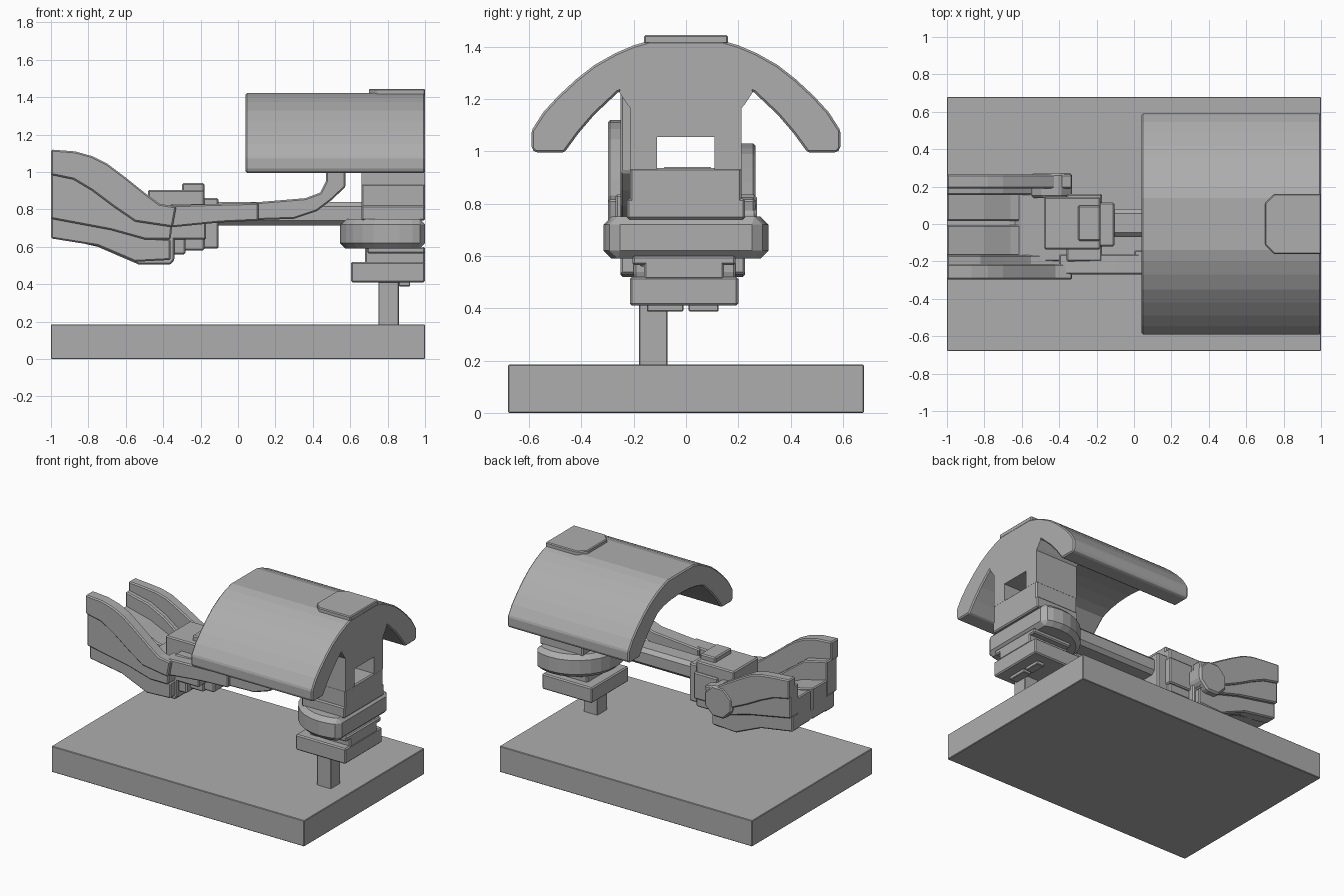
import bpy, bmesh, math
from mathutils import Vector

if "Cube" in bpy.data.objects:
    bpy.data.objects.remove(bpy.data.objects["Cube"])

grey = bpy.data.materials.new("plain grey")
grey.diffuse_color = (0.42, 0.42, 0.42, 1)
grey.use_nodes = True
grey.node_tree.nodes["Principled BSDF"].inputs["Base Color"].default_value = grey.diffuse_color


def prism(name, pts, axis, a, b, bevel=0.008):
    """Extrude a 2D outline along an axis from a to b."""
    place = {'x': lambda u, v, w: (w, u, v),
             'y': lambda u, v, w: (u, w, v),
             'z': lambda u, v, w: (u, v, w)}[axis]
    bm = bmesh.new()
    face = bm.faces.new([bm.verts.new(place(u, v, a)) for u, v in pts])
    res = bmesh.ops.extrude_face_region(bm, geom=[face])
    step = Vector(place(0, 0, b - a))
    bmesh.ops.translate(bm, vec=step, verts=[g for g in res['geom'] if isinstance(g, bmesh.types.BMVert)])
    bmesh.ops.recalc_face_normals(bm, faces=bm.faces)
    me = bpy.data.meshes.new(name)
    bm.to_mesh(me)
    bm.free()
    me.materials.append(grey)
    ob = bpy.data.objects.new(name, me)
    bpy.context.collection.objects.link(ob)
    if bevel:
        m = ob.modifiers.new("soft edge", 'BEVEL')
        m.width, m.segments, m.limit_method = bevel, 1, 'ANGLE'
    return ob


def box(name, x, y, z, bevel=0.008):
    return prism(name, [(x[0], y[0]), (x[1], y[0]), (x[1], y[1]), (x[0], y[1])], 'z', z[0], z[1], bevel)


def disc(cu, cv, r, n=24, limit=9):
    """Round outline, cut off at a maximum first coordinate."""
    return [(min(limit, cu + r * math.cos((i + .5) * math.tau / n)),
             cv + r * math.sin((i + .5) * math.tau / n)) for i in range(n)]


def half_round(cx, r, end, n=18):
    """Disc outline whose +x side is a flat cut at end."""
    a0 = math.acos((end - cx) / r)
    return [(cx + r * math.cos(a), r * math.sin(a))
            for a in [a0 + (math.tau - 2 * a0) * i / n for i in range(n + 1)]]


# base and post
box("base", (-1, 1), (-.68, .68), (0, .185), .004)
box("post", (.75, .86), (-.18, -.07), (.18, .43), .004)

# pedestal and round collar
box("pedestal_plate", (.605, 1), (-.215, .2), (.41, .52))
box("pedestal_neck", (.68, 1), (-.16, .145), (.51, .6))
box("pedestal_rim", (.69, 1), (-.205, .19), (.565, .6))
for i, (y0, y1) in enumerate([(-.15, -.01), (.01, .125)]):
    box(f"pedestal_foot_{i}", (.86, .92), (y0, y1), (.388, .415), .004)
prism("collar", half_round(.86, .315, 1), 'z', .59, .75, .03)
box("collar_neck", (.66, 1), (-.225, .225), (.74, .82))

# column with a window through it
box("column_lower", (.66, 1), (-.215, .212), (.80, .937))
for i, (y0, y1) in enumerate([(-.215, -.11), (.108, .212)]):
    box(f"column_side_{i}", (.66, 1), (y0, y1), (.93, 1.28), 0)
box("column_upper", (.66, 1), (-.12, .12), (1.055, 1.3), 0)
for s in (-1, 1):
    prism(f"column_shoulder_{s}", [(s * .2, 1.15), (s * .225, 1.18), (s * .255, 1.225), (s * .24, 1.27), (s * .2, 1.27)],
          'x', .66, 1, 0)

# arched shield
outer = [(.59, 1.08), (.545, 1.15), (.49, 1.21), (.42, 1.275), (.35, 1.33), (.27, 1.375), (.2, 1.405), (.14, 1.422)]
inner = [(0, 1.27), (.1, 1.265), (.19, 1.25), (.26, 1.225), (.35, 1.14), (.41, 1.07), (.465, .995)]
half = inner + [(.575, .995), (.59, 1.01)] + outer
prism("arched_shield", half + [(-y, z) for y, z in reversed(half) if y > 0], 'x', .04, 1)
prism("shield_cap", [(.75, -.16), (1, -.16), (1, .16), (.75, .16), (.70, .11), (.70, -.11)], 'z', 1.41, 1.445, .006)

# arm bar and side rail sweeping up to the shield
box("arm_bar", (-.2, .7), (-.07, .08), (.715, .84), .025)
prism("side_rail", [(-.4, .70), (-.1, .73), (.11, .74), (.11, .835), (-.1, .83), (-.4, .82)], 'y', -.27, -.16)
prism("rail_riser", [(.0, .74), (.3, .75), (.42, .79), (.5, .85), (.575, .92), (.575, 1.25), (.47, 1.25),
                     (.47, .95), (.44, .89), (.36, .86), (.0, .83)], 'y', -.25, -.14)

# wrist blocks
box("wrist_cuff", (-.3, -.105), (-.12, .115), (.59, .86))
box("wrist_block", (-.48, -.18), (-.135, .145), (.58, .905))
box("wrist_top", (-.3, -.18), (-.09, .1), (.88, .94))
box("wrist_band", (-.36, -.17), (-.2, .16), (.64, .83))
box("wrist_step", (-.36, -.28), (-.18, .13), (.56, .72))
prism("wrist_knob", disc(-.44, .725, .118, 8), 'y', .14, .272, .012)

# cradling hand: palm, floor fingers, then curled side fingers
prism("palm", [(-.75, .6), (-.53, .505), (-.36, .505), (-.34, .53), (-.34, .74), (-.6, .76)], 'y', -.2, .19)
floor = [(-1, .65), (-.88, .63), (-.75, .60), (-.53, .51), (-.4, .51), (-.4, .74), (-.55, .73), (-.66, .755),
         (-.8, .82), (-1, .87)]
prism("floor_finger_right", floor, 'y', -.17, -.005)
prism("floor_finger_left", floor, 'y', .015, .17)
box("floor_web", (-1, -.55), (-.1, .1), (.665, .72), 0)

low = [(-1, .645), (-.75, .605), (-.55, .52), (-.36, .53), (-.36, .64), (-.5, .65), (-.68, .70), (-1, .76)]
mid = [(-1, .75), (-.68, .69), (-.5, .64), (-.36, .64), (-.35, .73), (-.55, .76), (-.7, .87), (-.82, .96), (-1, 1)]
prism("lower_finger_right", low, 'y', -.25, -.15)
prism("lower_finger_left", low, 'y', .14, .225)
prism("middle_finger_right", mid, 'y', -.28, -.165)
prism("middle_finger_left", [(x, z - .03 if z > .9 else z) for x, z in mid], 'y', .155, .25)
top = [(-1, .985), (-.88, .96), (-.78, .9), (-.66, .81), (-.55, .735), (-.35, .705), (-.33, .815), (-.42, .83),
       (-.5, .89), (-.6, .97), (-.7, 1.045), (-.78, 1.085), (-.87, 1.11), (-1, 1.12)]
prism("top_finger_right", top, 'y', -.298, -.215)
prism("top_finger_left", [(x, z - .09 * min(1, max(0, (-x - .45) / .4))) for x, z in top], 'y', .19, .265)
